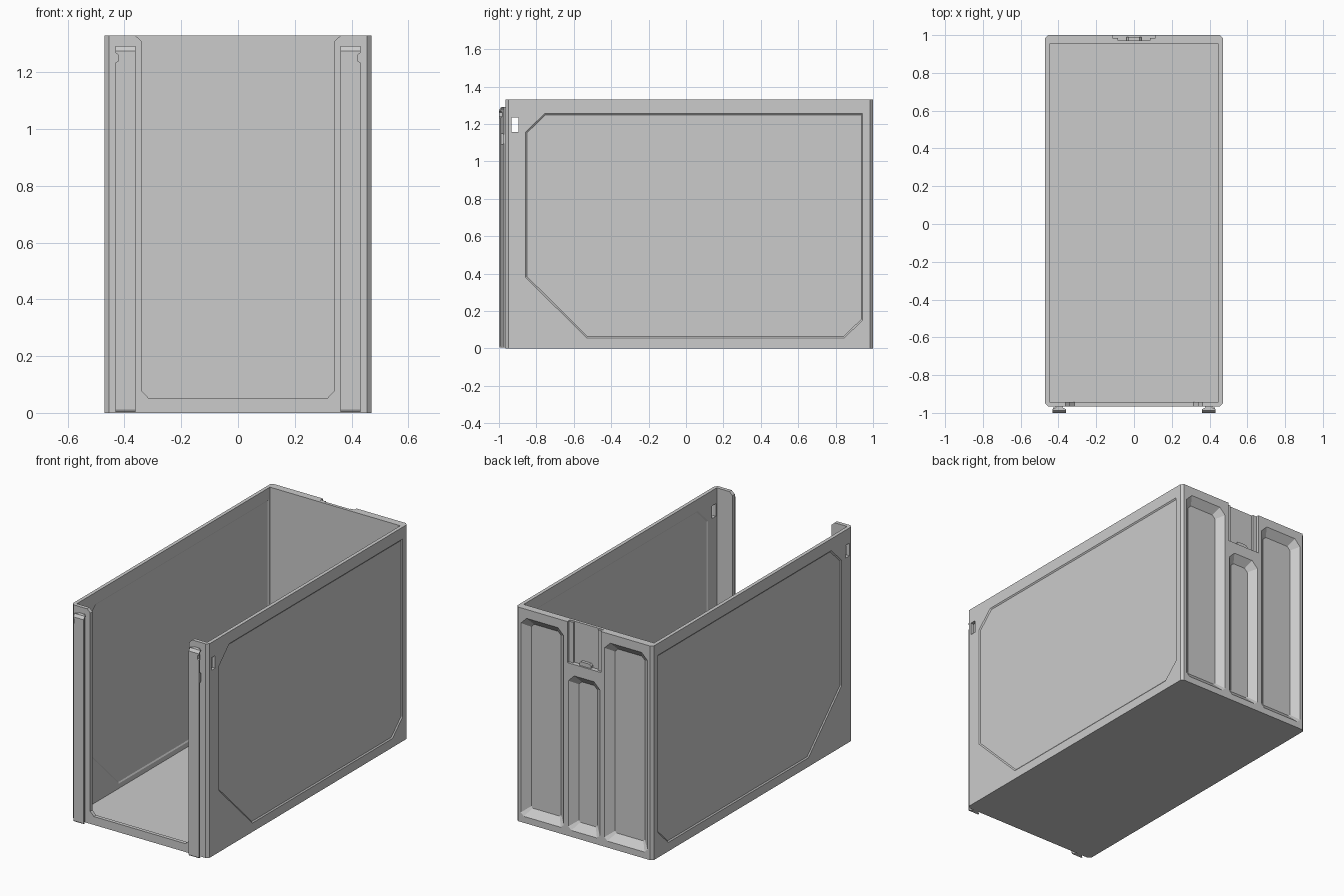
import bpy, bmesh
from mathutils import Vector

if "Cube" in bpy.data.objects:
    bpy.data.objects.remove(bpy.data.objects["Cube"])

MAP = {'x': lambda u, v, t: (t, u, v),
       'y': lambda u, v, t: (u, t, v),
       'z': lambda u, v, t: (u, v, t)}


def loft(name, axis, sections):
    """Closed solid through matching profiles [(t, [(u, v), ...]), ...]."""
    bm = bmesh.new()
    rings = [[bm.verts.new(MAP[axis](u, v, t)) for u, v in prof] for t, prof in sections]
    n = len(rings[0])
    bm.faces.new(rings[0])
    bm.faces.new(rings[-1])
    for a, b in zip(rings, rings[1:]):
        for i in range(n):
            j = (i + 1) % n
            bm.faces.new((a[i], a[j], b[j], b[i]))
    bmesh.ops.recalc_face_normals(bm, faces=bm.faces)
    me = bpy.data.meshes.new(name)
    bm.to_mesh(me)
    bm.free()
    ob = bpy.data.objects.new(name, me)
    bpy.context.collection.objects.link(ob)
    return ob


def prism(name, axis, prof, a, b):
    return loft(name, axis, [(a, prof), (b, prof)])


def cham(u0, u1, v0, v1, lo=0.0, hi=None):
    """Rectangle with cut corners: lo at the low-v end, hi at the high-v end."""
    hi = lo if hi is None else hi
    low = [(u0, v0 + lo), (u0 + lo, v0), (u1 - lo, v0), (u1, v0 + lo)] if lo else [(u0, v0), (u1, v0)]
    top = [(u1, v1 - hi), (u1 - hi, v1), (u0 + hi, v1), (u0, v1 - hi)] if hi else [(u1, v1), (u0, v1)]
    return low + top


def cut(target, cutter):
    mod = target.modifiers.new("cut", 'BOOLEAN')
    mod.operation = 'DIFFERENCE'
    mod.solver = 'EXACT'
    mod.object = cutter
    bpy.context.view_layer.objects.active = target
    bpy.ops.object.modifier_apply(modifier=mod.name)
    bpy.data.objects.remove(cutter, do_unlink=True)


H, FRONT, BACK = 1.33, -0.965, 1.0

# Case shell with chamfered upright corners, open at the top
case = prism("case_shell", 'z', cham(-0.47, 0.47, FRONT, BACK, 0.016), 0, H)
cut(case, prism("inside", 'z', cham(-0.448, 0.448, -0.942, 0.953), 0.025, H + 0.1))

# U-shaped front opening, flared at the top
half = [(0.315, 0.052), (0.34, 0.078), (0.34, 1.31), (0.362, H), (0.362, H + 0.1)]
cut(case, prism("opening", 'y', half + [(-x, z) for x, z in reversed(half)], -1.1, -0.93))


def panel(g):
    """Side panel outline, shrunk by g."""
    k = g * 0.42
    return [(-0.857 + g, 0.38 + k), (-0.53 + k, 0.055 + g), (0.845 - k, 0.055 + g),
            (0.945 - g, 0.152 + k), (0.945 - g, 1.257 - g), (-0.755 + k, 1.257 - g),
            (-0.857 + g, 1.157 - k)]


# Recessed side panels inside and out, and the latch windows
for s in (-1, 1):
    cut(case, loft("panel_out", 'x', [(s * 0.48, panel(0)), (s * 0.47, panel(0)), (s * 0.464, panel(0.008))]))
    cut(case, loft("panel_in", 'x', [(s * 0.44, panel(0)), (s * 0.448, panel(0)), (s * 0.453, panel(0.008))]))
    cut(case, prism("window", 'x', cham(-0.932, -0.895, 1.157, 1.235), s * 0.42, s * 0.5))

# Three sloped channels in the back
for x0, x1, z1 in ((-0.435, -0.14, 1.275), (-0.108, 0.108, 1.005), (0.14, 0.435, 1.275)):
    w = 0.045
    outer = cham(x0, x1, 0.04, z1, 0.02, 0.04)
    inner = cham(x0 + w, x1 - w, 0.04 + w, z1 - w, 0.01, 0.02)
    cut(case, loft("channel", 'y', [(BACK + 0.02, outer), (BACK, outer), (0.961, inner)]))

# Latch pocket at the top of the back
cut(case, prism("latch_pocket", 'y', cham(-0.115, 0.115, 1.075, H + 0.1), 0.972, 1.1))

# Guides and stop tab in the latch pocket
for s, side in ((-1, "right"), (1, "left")):
    prism("latch_guide_" + side, 'y', cham(min(s * 0.085, s * 0.117), max(s * 0.085, s * 0.117), 1.073, H - 0.003), 0.968, 0.985)
prism("latch_stop", 'y', cham(-0.04, 0.04, 1.073, 1.1, 0, 0.01), 0.968, 0.99)

# Dovetail rails on the front, with a finger notch and a detent
for s, side in ((-1, "left"), (1, "right")):
    def sec(y):
        return [(s * 0.373, -0.96), (s * 0.378, -0.972), (s * 0.361, y + 0.008), (s * 0.361, y),
                (s * 0.432, y), (s * 0.432, y + 0.008), (s * 0.413, -0.972), (s * 0.418, -0.96)]
    rail = loft("front_rail_" + side, 'z', [(0.004, sec(-0.995)), (0.012, sec(-1.0)),
                                             (1.275, sec(-1.0)), (1.292, sec(-0.988))])
    cx = s * 0.434
    cut(rail, prism("notch", 'y', [(cx - 0.012, 1.24), (cx, 1.232), (cx + 0.012, 1.24), (cx + 0.012, 1.262),
                                   (cx, 1.27), (cx - 0.012, 1.262)], -1.05, -0.9))
    prism("rail_detent_" + side, 'x', cham(-0.995, -0.972, 1.09, 1.15, 0.009), s * 0.405, s * 0.428)
